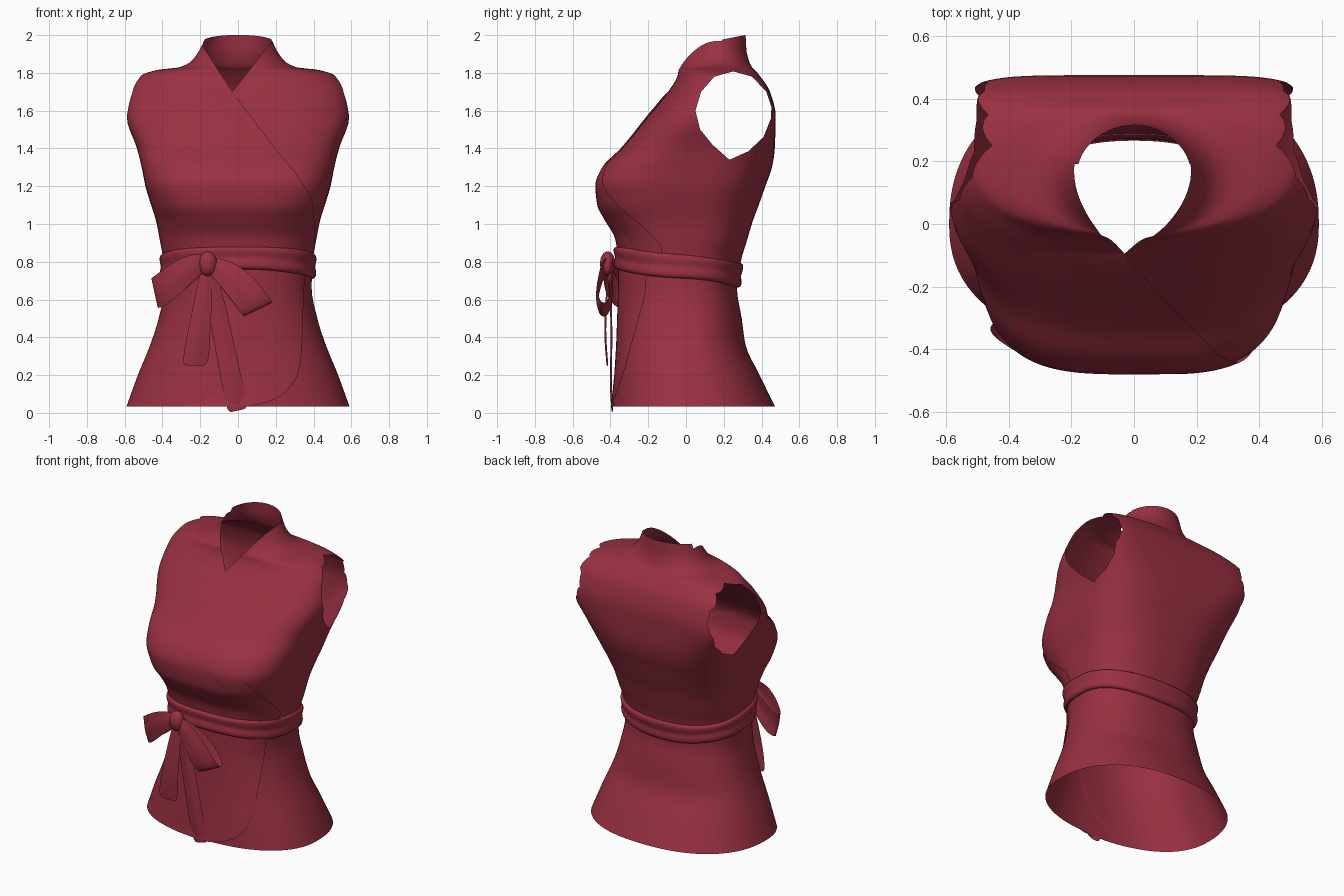
import bpy, bmesh, math
from mathutils import Vector

if "Cube" in bpy.data.objects:
    bpy.data.objects.remove(bpy.data.objects["Cube"])

red = bpy.data.materials.new("wine red cloth")
red.diffuse_color = (0.32, 0.03, 0.053, 1)
red.use_nodes = True
red.node_tree.nodes["Principled BSDF"].inputs["Base Color"].default_value = red.diffuse_color

# Torso sections: z, half width, front y, back y, centre y, front roundness, back roundness
SECTIONS = [
    (0.035, .59, -.39, .47, .00, 2.3, 2.3),
    (0.20, .53, -.38, .39, .00, 2.3, 2.3),
    (0.36, .465, -.37, .315, .00, 2.3, 2.3),
    (0.50, .42, -.365, .295, .00, 2.3, 2.3),
    (0.66, .39, -.36, .27, .00, 2.4, 2.3),
    (0.80, .395, -.36, .29, .00, 2.5, 2.3),
    (0.92, .415, -.375, .325, .00, 2.7, 2.5),
    (1.02, .435, -.43, .355, .00, 2.9, 2.6),
    (1.10, .46, -.47, .385, .00, 3.2, 2.7),
    (1.20, .49, -.48, .42, .00, 3.3, 3.0),
    (1.30, .51, -.44, .455, .02, 3.1, 3.4),
    (1.40, .535, -.34, .47, .05, 2.8, 4.2),
    (1.57, .59, -.20, .475, .10, 2.5, 6.0),
    (1.70, .57, -.095, .445, .15, 2.4, 6.0),
    (1.785, .515, -.045, .39, .19, 2.3, 4.0),
    (1.815, .43, -.04, .365, .19, 2.2, 3.0),
    (1.83, .31, -.035, .35, .18, 2.1, 2.4),
    (1.86, .25, -.025, .335, .17, 2.0, 2.2),
    (1.92, .205, .00, .32, .17, 2.0, 2.0),
    (2.01, .165, .03, .315, .17, 2.0, 2.0),
]
# Edge of the overlapping front panel: z, x
WRAP_EDGE = [(.035, .06), (.06, .16), (.10, .24), (.20, .31), (.30, .33), (.70, .345),
             (.90, .40), (1.10, .39), (1.24, .32), (1.40, .195), (1.70, -.03)]


def smooth_lookup(table, z):
    """Monotone cubic interpolation of the table rows by their first column."""
    z = min(max(z, table[0][0]), table[-1][0])
    i = 0
    while i < len(table) - 2 and z > table[i + 1][0]:
        i += 1

    def slope(k, c):
        return (table[k + 1][c] - table[k][c]) / (table[k + 1][0] - table[k][0])

    def tangent(k, c):
        if k == 0 or k == len(table) - 1:
            return slope(min(k, len(table) - 2), c)
        a, b = slope(k - 1, c), slope(k, c)
        return 0 if a * b <= 0 else 2 * a * b / (a + b)

    h = table[i + 1][0] - table[i][0]
    t = (z - table[i][0]) / h
    return [(2*t**3 - 3*t*t + 1) * table[i][c] + (t**3 - 2*t*t + t) * h * tangent(i, c)
            + (3*t*t - 2*t**3) * table[i + 1][c] + (t**3 - t*t) * h * tangent(i + 1, c)
            for c in range(1, len(table[0]))]


def torso_point(a, z, off=0.0):
    w, yf, yb, yc, nf, nb = smooth_lookup(SECTIONS, z)
    c, s = math.cos(a), math.sin(a)
    n, d = (nb, yb - yc) if s >= 0 else (nf, yc - yf)
    x = math.copysign(w * abs(c) ** (2 / n), c)
    y = math.copysign(d * abs(s) ** (2 / n), s)
    out = Vector((x / w**2, y / d**2, 0)).normalized() * off
    return Vector((x, yc + y, z)) + out


def finish(name, bm, subsurf=0):
    me = bpy.data.meshes.new(name)
    bm.to_mesh(me)
    bm.free()
    me.materials.append(red)
    for p in me.polygons:
        p.use_smooth = True
    ob = bpy.data.objects.new(name, me)
    bpy.context.collection.objects.link(ob)
    if subsurf:
        m = ob.modifiers.new("smooth", 'SUBSURF')
        m.levels = m.render_levels = subsurf
    return ob


def grid(rows, closed=False):
    bm = bmesh.new()
    vs = [[bm.verts.new(p) for p in r] for r in rows]
    n = len(rows[0])
    for a, b in zip(vs, vs[1:]):
        for j in range(n if closed else n - 1):
            k = (j + 1) % n
            bm.faces.new((a[j], a[k], b[k], b[j]))
    return bm


def cut_hole(bm, poly, axis, near):
    """Cut a convex counter-clockwise polygon (u, z) through faces chosen by near()."""
    edges = list(zip(poly, poly[1:] + poly[:1]))
    for (u0, z0), (u1, z1) in edges:
        co, no = [0, 0, z0], [0, 0, -(u1 - u0)]
        co[1 - axis], no[1 - axis] = u0, z1 - z0
        faces = [f for f in bm.faces if near(f.calc_center_median())]
        geom = set(faces) | {e for f in faces for e in f.edges} | {v for f in faces for v in f.verts}
        bmesh.ops.bisect_plane(bm, geom=list(geom), dist=1e-5, plane_co=co, plane_no=no)
    dead = []
    for f in bm.faces:
        c = f.calc_center_median()
        u, z = c[1 - axis], c[2]
        if near(c) and all((u1 - u0) * (z - z0) - (z1 - z0) * (u - u0) > 0
                           for (u0, z0), (u1, z1) in edges):
            dead.append(f)
    bmesh.ops.delete(bm, geom=dead, context='FACES')


# Vest body: lofted shell with armholes, V neck and sloped collar top
levels = [a[0] + (b[0] - a[0]) * k / 4 for a, b in zip(SECTIONS, SECTIONS[1:]) for k in range(4)]
levels.append(SECTIONS[-1][0])
SEG = 128
body = grid([[torso_point(2 * math.pi * j / SEG, z) for j in range(SEG)] for z in levels], True)
armhole = [(.23, 1.34), (.33, 1.385), (.41, 1.46), (.45, 1.56), (.452, 1.62), (.425, 1.70),
           (.35, 1.78), (.25, 1.808), (.15, 1.78), (.08, 1.70), (.05, 1.60), (.075, 1.50), (.14, 1.42)]
for side in (-1, 1):
    cut_hole(body, armhole, 0, lambda c: c.x * side > .27 and 1.25 < c.z < 1.825)
cut_hole(body, [(-.03, 1.70), (.205, 2.0), (.205, 2.1), (-.26, 2.1), (-.215, 1.985)], 1,
         lambda c: c.y < .19 and c.z > 1.64 and abs(c.x) < .3)
bmesh.ops.bisect_plane(body, geom=body.verts[:] + body.edges[:] + body.faces[:], dist=1e-5,
                       plane_co=(0, .31, 2.0), plane_no=(0, -.2, 1), clear_outer=True)
finish("vest_body", body)

# Overlapping front panel, flush on its left and raised along its free edge
rows = []
for i in range(81):
    z = .035 + 1.665 * (i / 80) ** 1.25
    w, yf, yb, yc, nf, nb = smooth_lookup(SECTIONS, z)
    x = min(smooth_lookup(WRAP_EDGE, z)[0], .975 * w)
    a = -math.acos(math.copysign((abs(x) / w) ** (nf / 2), x))
    lift = .009 * min(1, (1.7 - z) / .03)
    rows.append([torso_point(a - .6 * (1 - k / 14), z, -.003 + (lift + .003) * (k / 14) ** .6)
                 for k in range(15)])
finish("wrap_panel", grid(rows))

# Waist sash: softly folded band, lower at the back
PROFILE = [(-.004, -.064), (.016, -.062), (.024, -.045), (.021, -.02), (.014, -.004),
           (.017, .012), (.021, .035), (.016, .058), (-.004, .062)]
rows = []
for off, dz in PROFILE:
    ring = []
    for j in range(96):
        a = 2 * math.pi * j / 96
        zc = .775 - .043 * math.sin(a) + .006 * math.sin(3 * a) * (dz < .05)
        ring.append(torso_point(a, zc + dz, off))
    rows.append(ring)
finish("waist_sash", grid(rows, True), 1)


# Bow ribbons: centre x, y, z and half-width vector x, z
def ribbon(name, path, crease=.012):
    rows = []
    for x, y, z, wx, wz in path:
        rows.append([(x + wx * t, y - crease * (1 - abs(t)), z + wz * t)
                     for t in (-1, -.5, 0, .5, 1)])
    return finish(name, grid(rows), 2)


ribbon("bow_loop_left", [
    (-.16, -.41, .80, .00, .04), (-.23, -.44, .78, -.01, .065), (-.33, -.425, .71, -.015, .09),
    (-.42, -.37, .64, -.02, .085), (-.455, -.33, .63, -.015, .075), (-.41, -.30, .65, -.02, .075),
    (-.30, -.34, .72, -.02, .07), (-.16, -.39, .79, .00, .03)])
ribbon("bow_loop_right", [
    (-.16, -.41, .79, .01, .035), (-.09, -.44, .76, .03, .055), (.01, -.465, .68, .06, .06),
    (.09, -.47, .57, .075, .04), (.115, -.435, .535, .075, .035), (.09, -.40, .57, .075, .04),
    (-.01, -.385, .69, .055, .055), (-.16, -.39, .79, .01, .03)])
ribbon("bow_tail_left", [
    (-.165, -.40, .78, .025, 0), (-.175, -.41, .68, .04, 0), (-.19, -.42, .55, .05, 0),
    (-.21, -.425, .40, .062, 0), (-.228, -.41, .25, .072, -.002)])
ribbon("bow_tail_right", [
    (-.155, -.40, .78, .025, 0), (-.135, -.395, .68, .04, 0), (-.10, -.39, .50, .05, .005),
    (-.06, -.39, .30, .052, .005), (-.03, -.395, .15, .055, .005), (-.002, -.385, .012, .055, .012)])

# Knot
bm = bmesh.new()
bmesh.ops.create_uvsphere(bm, u_segments=24, v_segments=16, radius=1)
for v in bm.verts:
    v.co = Vector((-.16 + v.co.x * .05, -.415 + v.co.y * .04, .79 + v.co.z * .065))
finish("bow_knot", bm)
